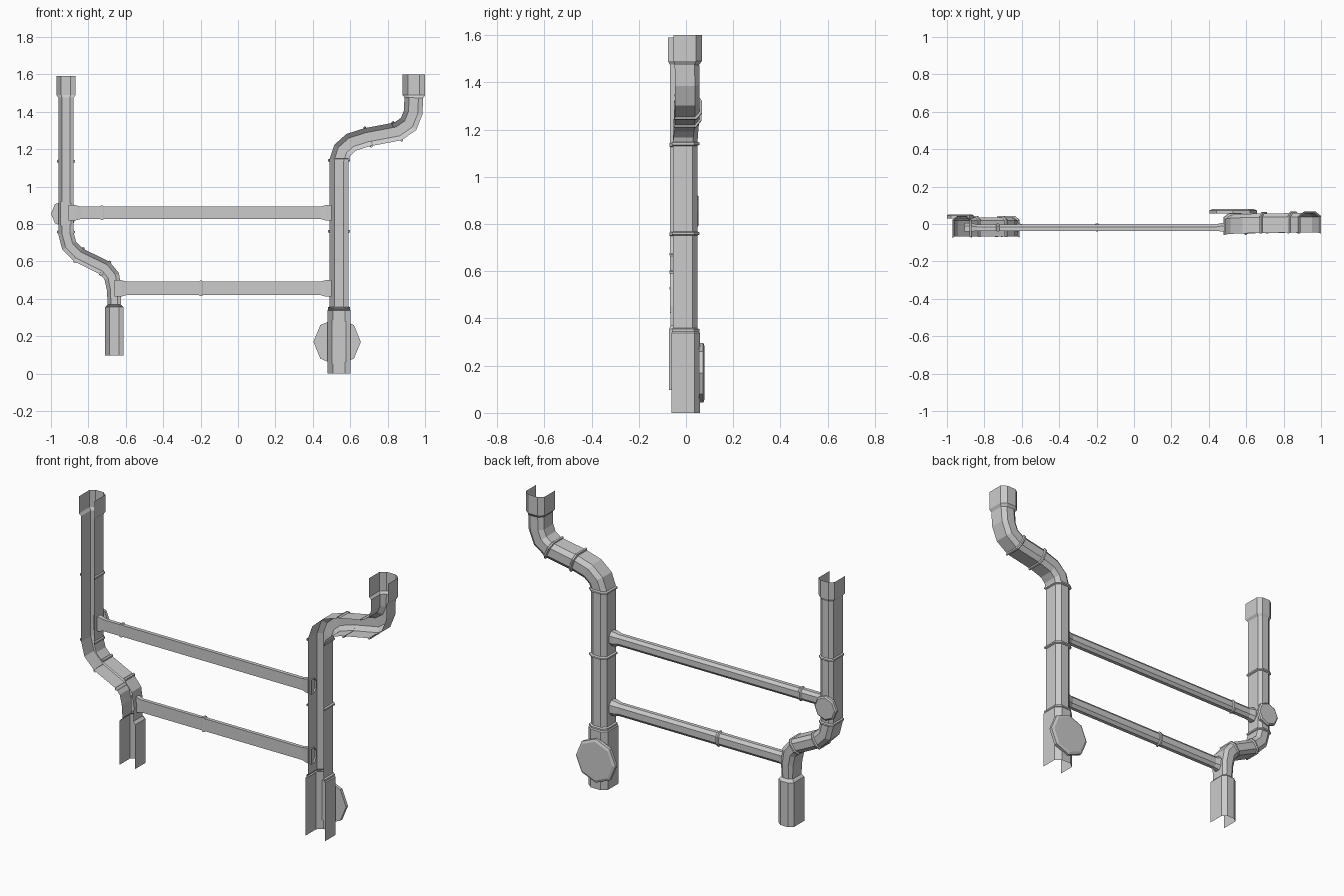
import bpy, bmesh, math
from mathutils import Vector

if "Cube" in bpy.data.objects:
    bpy.data.objects.remove(bpy.data.objects["Cube"])


def sweep(name, path, hw, front, back, closed=False):
    """Sweep a chamfered channel along (x, z, grow, y_shift) points in the XZ plane, with mitred bends."""
    pts = [Vector((p[0], p[1])) for p in path]
    rows = []
    for i, (x, z, g, dy) in enumerate(path):
        a = (pts[i] - pts[i - 1]).normalized() if i else (pts[1] - pts[0]).normalized()
        b = (pts[i + 1] - pts[i]).normalized() if i < len(pts) - 1 else a
        t = (a + b).normalized()
        side = Vector((t.y, -t.x)) / max(t.dot(a), 0.5)
        w, k, f = hw + g, back + g, front - g * 0.4
        c = min(w * 0.5, (k - f) * 0.5)
        prof = [(-w, f), (-w, k - c * 0.8), (-w + c, k), (w - c, k), (w, k - c * 0.8), (w, f)]
        rows.append([(x + side.x * u, y + dy, z + side.y * u) for u, y in prof])
    n = 6
    verts = [v for r in rows for v in r]
    faces = [(i * n + j, i * n + (j + 1) % n, (i + 1) * n + (j + 1) % n, (i + 1) * n + j)
             for i in range(len(rows) - 1) for j in range(n if closed else n - 1)]
    me = bpy.data.meshes.new(name)
    me.from_pydata(verts, [], faces)
    ob = bpy.data.objects.new(name, me)
    bpy.context.collection.objects.link(ob)
    return ob


def ring(name, x, z, direction, hw, front, back, dy=0, g=0.009, half=0.009, closed=False):
    """Raised joint band around a pipe."""
    d = Vector(direction).normalized()
    steps = [(-half, 0), (-half * 0.5, g), (half * 0.5, g), (half, 0)]
    sweep(name, [(x + d.x * s, z + d.y * s, e, dy) for s, e in steps], hw, front, back, closed)


def disc(name, x, z, r, y0, y1):
    """Octagonal plate with a bevelled rim on the back side."""
    bm = bmesh.new()
    loops = []
    for y, rad in ((y0, r), (y1 - 0.006, r), (y1, r * 0.88)):
        loops.append([bm.verts.new((x + rad * math.cos(k * math.pi / 4), y,
                                    z + rad * math.sin(k * math.pi / 4))) for k in range(8)])
    for a, b in zip(loops, loops[1:]):
        for k in range(8):
            bm.faces.new((a[k], a[(k + 1) % 8], b[(k + 1) % 8], b[k]))
    bm.faces.new(loops[0])
    bm.faces.new(loops[-1])
    bmesh.ops.recalc_face_normals(bm, faces=bm.faces)
    me = bpy.data.meshes.new(name)
    bm.to_mesh(me)
    bm.free()
    bpy.context.collection.objects.link(bpy.data.objects.new(name, me))


# Right downpipe: wide foot socket, long run, S bend, top socket
R = (0.05, -0.056, 0.048)
sweep("right_pipe", [
    (0.54, 0, 0.012, 0), (0.54, 0.338, 0.012, 0), (0.54, 0.355, 0, 0), (0.54, 1.14, 0, 0),
    (0.558, 1.195, 0, 0.003), (0.605, 1.237, 0, 0.006), (0.69, 1.264, 0, 0.008),
    (0.855, 1.295, 0, 0.01), (0.912, 1.335, 0, 0.01), (0.936, 1.395, 0, 0.01),
    (0.94, 1.475, 0, 0.008), (0.94, 1.49, 0.011, 0.008), (0.94, 1.60, 0.011, 0.008)], *R)
for i, (x, z, d, dy) in enumerate([(0.54, 0.35, (0, 1), 0), (0.54, 0.76, (0, 1), 0),
                                   (0.54, 1.14, (0, 1), 0), (0.695, 1.265, (1, 0.35), 0.008),
                                   (0.852, 1.295, (1, 0.5), 0.01)]):
    ring(f"right_joint_{i}", x, z, d, *R, dy=dy)

# Left downpipe: top socket, S bend, lower socket
L = (0.041, -0.068, 0.036)
sweep("left_pipe", [
    (-0.662, 0.098, 0.008, 0), (-0.662, 0.355, 0.008, 0), (-0.662, 0.37, -0.006, 0),
    (-0.662, 0.45, -0.002, 0), (-0.675, 0.52, 0, 0), (-0.712, 0.565, 0, 0),
    (-0.853, 0.634, 0, 0), (-0.903, 0.685, 0, 0), (-0.92, 0.75, 0, 0),
    (-0.92, 1.475, 0, 0), (-0.92, 1.49, 0.01, -0.004), (-0.92, 1.59, 0.01, -0.004)], *L)
for i, (x, z, d) in enumerate([(-0.92, 1.135, (0, 1)), (-0.92, 0.757, (0, 1)),
                               (-0.85, 0.634, (-0.85, 0.55)), (-0.71, 0.563, (-0.8, 0.6))]):
    ring(f"left_joint_{i}", x, z, d, *L, g=0.007)

# Cross pipes with flared collars at both ends
for name, z, hw, x0, x1, xr, g in (("upper_cross_pipe", 0.86, 0.033, -0.905, 0.50, -0.728, 0.005),
                                   ("lower_cross_pipe", 0.456, 0.036, -0.66, 0.50, -0.198, 0.006)):
    C = (hw, -0.037, -0.002)
    sweep(name, [(x0, z, 0.008, 0), (x0 + 0.035, z, 0.008, 0), (x0 + 0.065, z, 0, 0),
                 (x1 - 0.06, z, 0, 0), (x1 - 0.03, z, 0.008, 0), (x1, z, 0.008, 0)], *C, closed=True)
    ring(name + "_joint", xr, z, (1, 0), *C, g=g, half=0.01, closed=True)

# Octagonal cover plates on the back
disc("right_cover_plate", 0.53, 0.17, 0.127, 0.055, 0.079)
disc("left_cover_plate", -0.929, 0.855, 0.071, 0.03, 0.052)
